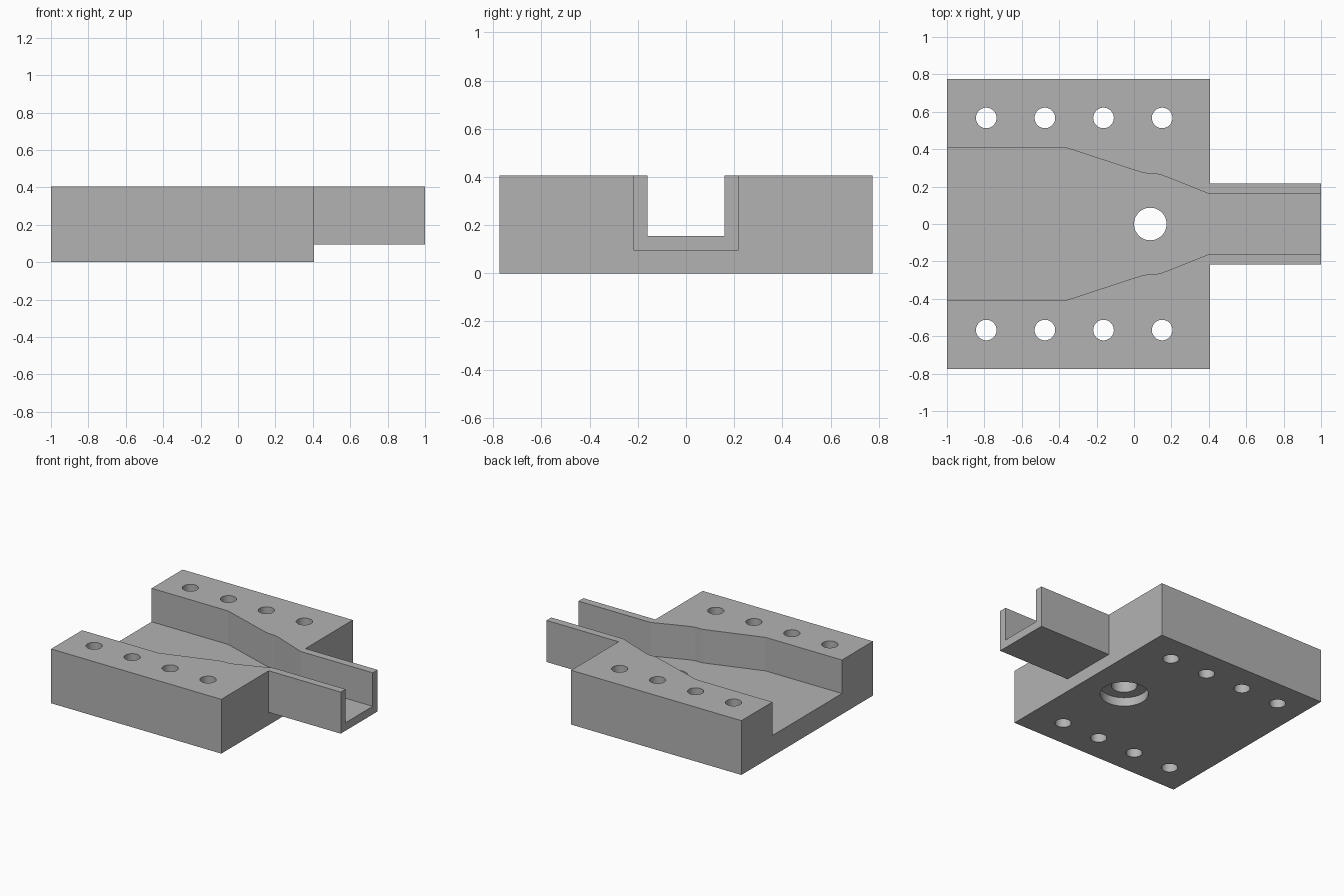
import bpy
import bmesh

cube = bpy.data.objects.get("Cube")
if cube:
    bpy.data.objects.remove(cube, do_unlink=True)

TOP = 0.405
FLOOR = 0.155
STEP_X = 0.405

grey = bpy.data.materials.new("plain grey")
grey.use_nodes = True
colour = (0.45, 0.45, 0.45, 1)
grey.diffuse_color = colour
grey.node_tree.nodes["Principled BSDF"].inputs["Base Color"].default_value = colour


def prism(name, outline, z0, z1):
    """Extrude a flat outline upward from z0 to z1."""
    bm = bmesh.new()
    base = bm.faces.new([bm.verts.new((x, y, z0)) for x, y in outline])
    ext = bmesh.ops.extrude_face_region(bm, geom=[base])
    verts = [g for g in ext["geom"] if isinstance(g, bmesh.types.BMVert)]
    bmesh.ops.translate(bm, verts=verts, vec=(0, 0, z1 - z0))
    bmesh.ops.recalc_face_normals(bm, faces=bm.faces)
    mesh = bpy.data.meshes.new(name)
    bm.to_mesh(mesh)
    bm.free()
    mesh.materials.append(grey)
    obj = bpy.data.objects.new(name, mesh)
    bpy.context.collection.objects.link(obj)
    return obj


def box(name, x0, x1, half_y, z0, z1):
    return prism(name, [(x0, -half_y), (x1, -half_y), (x1, half_y), (x0, half_y)], z0, z1)


def cylinder(name, x, y, radius, z0, z1):
    bpy.ops.mesh.primitive_cylinder_add(
        vertices=48, radius=radius, depth=z1 - z0, location=(x, y, (z0 + z1) / 2))
    obj = bpy.context.object
    obj.name = name
    obj.data.materials.append(grey)
    return obj


def combine(target, tool, operation):
    """Apply a boolean and discard the tool."""
    tool.hide_render = True
    mod = target.modifiers.new(tool.name, "BOOLEAN")
    mod.operation = operation
    mod.solver = "EXACT"
    mod.object = tool
    bpy.context.view_layer.objects.active = target
    bpy.ops.object.modifier_apply(modifier=mod.name)
    bpy.data.objects.remove(tool, do_unlink=True)


# Main block with the narrow outlet spout
body = box("channel_block", -1, STEP_X, 0.775, 0, TOP)
combine(body, box("spout", 0.3, 1, 0.217, 0.095, TOP), "UNION")

# Tapering open channel, mirrored about the centre line
side = [(-1.1, 0.41), (-0.37, 0.41), (0.045, 0.274), (0.075, 0.27), (0.11, 0.27),
        (0.15, 0.261), (STEP_X, 0.16), (1.1, 0.16)]
outline = side + [(x, -y) for x, y in reversed(side)]
combine(body, prism("channel_cutter", outline, FLOOR, 0.6), "DIFFERENCE")

# Drain hole with a counterbore underneath
combine(body, cylinder("drain_cutter", 0.087, 0, 0.087, -0.1, 0.3), "DIFFERENCE")
combine(body, cylinder("counterbore_cutter", 0.087, 0, 0.163, -0.1, 0.065), "DIFFERENCE")

# Two rows of bolt holes
for y in (-0.567, 0.567):
    for i in range(4):
        hole = cylinder("bolt_cutter", -0.79 + i * 0.3135, y, 0.055, -0.1, 0.6)
        combine(body, hole, "DIFFERENCE")

# Smooth hole walls with sharp rims
bpy.ops.object.select_all(action="DESELECT")
body.select_set(True)
bpy.context.view_layer.objects.active = body
bpy.ops.object.shade_smooth_by_angle(angle=0.2)
